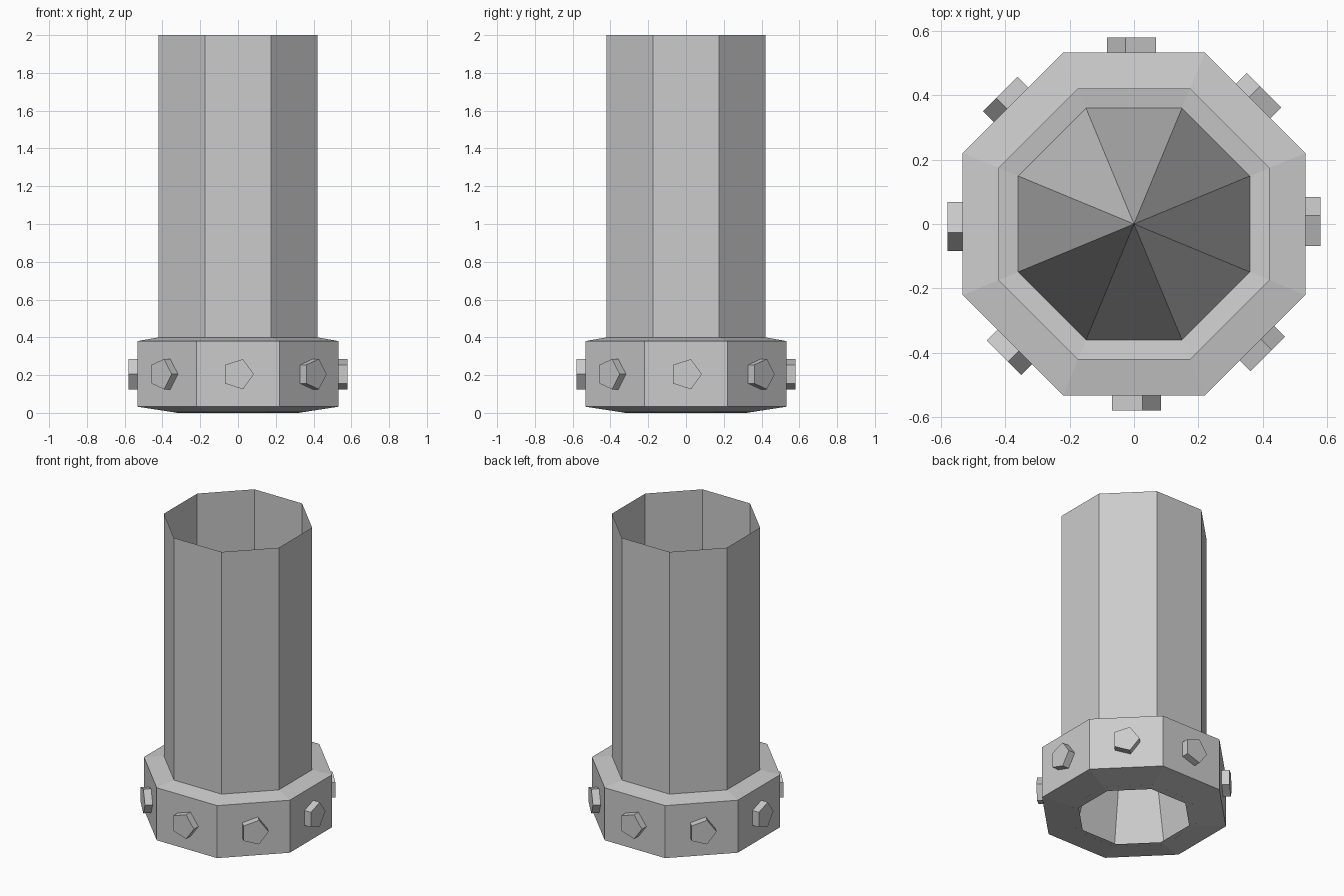
import bpy
import bmesh
import math
from mathutils import Matrix

SIDES = 8
TURN = math.tau / SIDES

if "Cube" in bpy.data.objects:
    bpy.data.objects.remove(bpy.data.objects["Cube"])

grey = bpy.data.materials.new("light_grey")
grey.use_nodes = True
colour = (0.6, 0.6, 0.6, 1)
grey.diffuse_color = colour
grey.node_tree.nodes["Principled BSDF"].inputs["Base Color"].default_value = colour


def add_object(name, bm):
    mesh = bpy.data.meshes.new(name)
    bm.to_mesh(mesh)
    bm.free()
    mesh.materials.append(grey)
    obj = bpy.data.objects.new(name, mesh)
    bpy.context.collection.objects.link(obj)
    return obj


def octagon_ring(bm, apothem, z):
    radius = apothem / math.cos(TURN / 2)
    return [bm.verts.new((radius * math.cos((i + 0.5) * TURN),
                          radius * math.sin((i + 0.5) * TURN), z))
            for i in range(SIDES)]


def octagon_shell(name, profile):
    """Open shell through (apothem, height) pairs, listed upwards."""
    bm = bmesh.new()
    rings = [octagon_ring(bm, a, z) for a, z in profile]
    for low, high in zip(rings, rings[1:]):
        for i in range(SIDES):
            j = (i + 1) % SIDES
            bm.faces.new((low[i], low[j], high[j], high[i]))
    return add_object(name, bm)


# Thin open pipe and the flared collar at its foot
octagon_shell("pipe", [(0.42, 0.4), (0.42, 2)])
octagon_shell("collar", [(0.32, 0), (0.533, 0.033), (0.533, 0.38), (0.42, 0.4)])

# Tall hollow spike inside the pipe
bm = bmesh.new()
base = octagon_ring(bm, 0.36, 0.006)
tip = bm.verts.new((0, 0, 1.75))
for i in range(SIDES):
    bm.faces.new((base[i], base[(i + 1) % SIDES], tip))
add_object("inner_spike", bm)

# Five-sided bolt heads, one on each collar face
for i in range(SIDES):
    bm = bmesh.new()
    bmesh.ops.create_cone(bm, cap_ends=True, segments=5, radius1=0.084,
                          radius2=0.084, depth=0.06)
    # Point one corner sideways along the collar
    first = max(bm.verts, key=lambda v: v.co.x + 0.01 * v.co.z).co
    spin = Matrix.Rotation(-math.atan2(first.y, first.x), 4, "Z")
    outward = Matrix.Rotation(math.pi / 2, 4, "X")
    place = Matrix.Translation((0, -0.55, 0.205))
    around = Matrix.Rotation(i * TURN, 4, "Z")
    bm.transform(around @ place @ outward @ spin)
    add_object(f"bolt_{i + 1}", bm)
